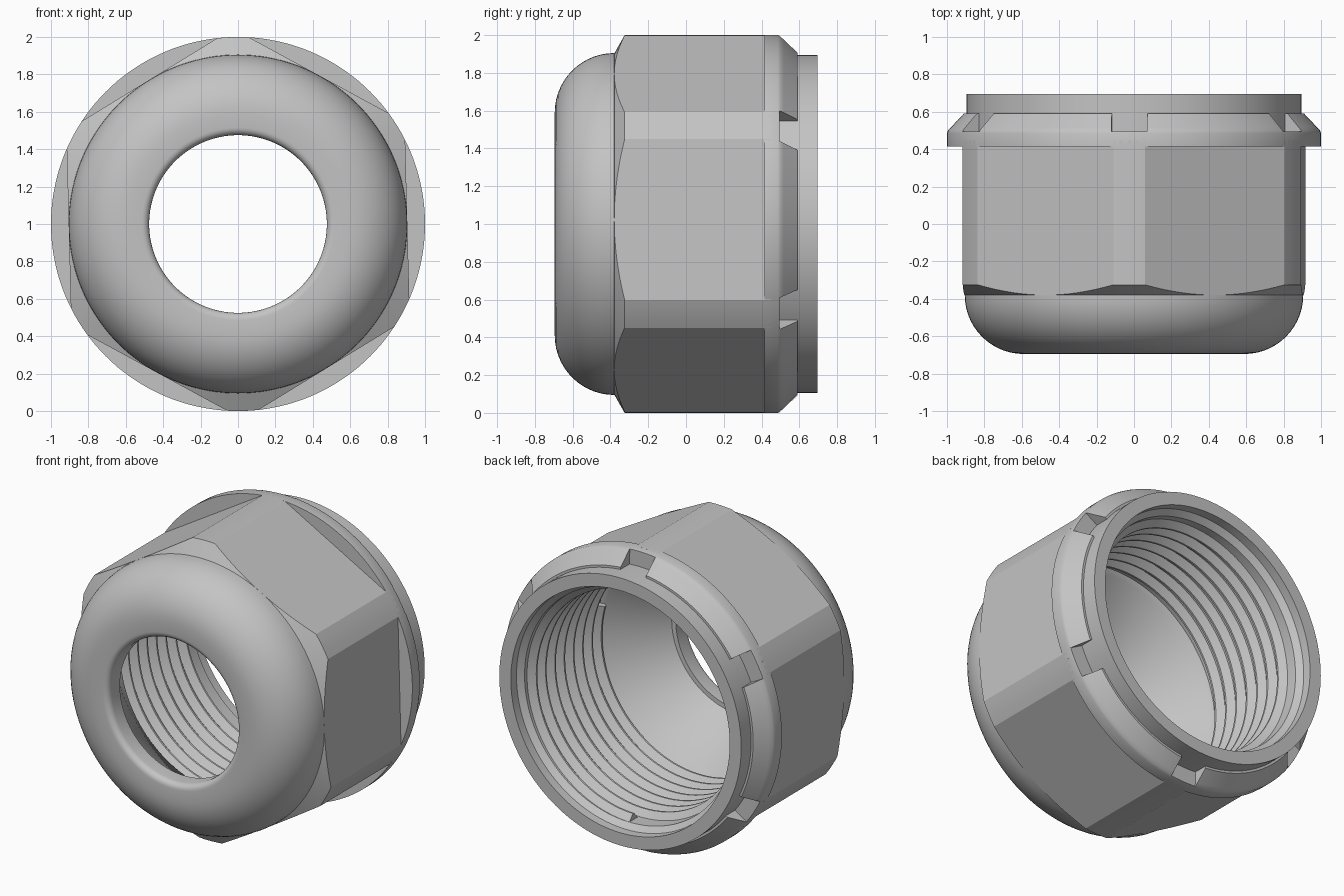
import bpy, bmesh, math
from mathutils import Matrix

cube = bpy.data.objects.get("Cube")
if cube:
    bpy.data.objects.remove(cube, do_unlink=True)

TURN = math.radians(1.5)      # slight roll of the hex about the axis
FLAT, CORNER = 0.905, 1.0     # hex apothem and rounded corner radius

grey = bpy.data.materials.new("plain grey")
grey.use_nodes = True
colour = (0.55, 0.55, 0.55, 1)
grey.diffuse_color = colour
grey.node_tree.nodes["Principled BSDF"].inputs["Base Color"].default_value = colour


def around(r, y, a):
    """Point at radius r and angle a about the front-to-back axis."""
    return (r * math.cos(a), y, 1 + r * math.sin(a))


def finish(name, bm):
    bmesh.ops.recalc_face_normals(bm, faces=bm.faces)
    mesh = bpy.data.meshes.new(name)
    bm.to_mesh(mesh)
    bm.free()
    mesh.materials.append(grey)
    ob = bpy.data.objects.new(name, mesh)
    bpy.context.collection.objects.link(ob)
    return ob


def smooth(ob, angle=30):
    bpy.ops.object.select_all(action="DESELECT")
    ob.select_set(True)
    bpy.context.view_layer.objects.active = ob
    bpy.ops.object.shade_smooth_by_angle(angle=math.radians(angle))


def skin(name, sections, ring=True):
    """Join closed cross-sections in order into a solid."""
    bm = bmesh.new()
    rows = [[bm.verts.new(p) for p in s] for s in sections]
    n = len(rows[0])
    pairs = list(zip(rows, rows[1:] + rows[:1])) if ring else list(zip(rows, rows[1:]))
    for a, b in pairs:
        for i in range(n):
            j = (i + 1) % n
            bm.faces.new((a[i], a[j], b[j], b[i]))
    if not ring:
        bm.faces.new(rows[0])
        bm.faces.new(rows[-1])
    return finish(name, bm)


def lathe(name, profile, steps=144):
    turns = [math.tau * i / steps for i in range(steps)]
    return skin(name, [[around(r, y, a) for r, y in profile] for a in turns])


def arc(r, y, radius, start, end, steps):
    """Profile arc; 0 degrees points outward, -90 to the front."""
    angles = [math.radians(start + (end - start) * i / steps) for i in range(steps + 1)]
    return [(r + radius * math.cos(a), y + radius * math.sin(a)) for a in angles]


# Domed shell: neck, rounded nose, hole lip, tapered cavity and bore
profile = [(0.81, 0.695), (0.895, 0.695), (0.895, -0.375)]
profile += arc(0.59, -0.38, 0.315, 0, -90, 14)
profile += arc(0.515, -0.655, 0.04, -90, -180, 5)
profile += [(0.475, -0.57), (0.505, -0.57), (0.745, -0.18),
            (0.775, -0.16), (0.775, 0.6), (0.81, 0.635)]
smooth(lathe("domed_shell", profile))

# Hex grip: flats cut from a cylinder, front corners chamfered
half = math.acos(FLAT / CORNER)
gap = math.pi / 3 - 2 * half
sections = []
for side in range(6):
    mid = TURN + side * math.pi / 3
    offsets = [half * (i / 8 - 1) for i in range(17)]
    offsets += [half + gap * i / 4 for i in range(1, 4)]
    for t in offsets:
        r = FLAT / math.cos(t) if abs(t) <= half + 1e-6 else CORNER
        front = -0.38 + (r - FLAT) * 0.58
        sections.append([around(*p, mid + t) for p in
                         ((0.85, -0.38), (FLAT - 0.002, -0.38), (r, front), (r, 0.45), (0.85, 0.45))])
smooth(skin("hex_grip", sections), 25)

# Rear flange with a rounded, sloped shoulder and a notch at each hex corner
flange = lathe("rear_flange", [(0.85, 0.415), (1, 0.415), (1, 0.485), (0.994, 0.501),
                               (0.978, 0.518), (0.91, 0.59), (0.85, 0.59)])
cut = bmesh.new()
for i in range(6):
    spin = Matrix.Rotation(i * math.pi / 3 - TURN, 4, "Y")
    place = Matrix.Translation((0, 0, 1)) @ spin @ Matrix.Translation((0, 0.595, 1.0))
    bmesh.ops.create_cube(cut, size=1, matrix=place @ Matrix.Diagonal((0.19, 0.2, 0.22, 1)))
cutter = finish("notch_cutter", cut)
cutter.hide_render = True
notches = flange.modifiers.new("notches", "BOOLEAN")
notches.object = cutter
notches.solver = "EXACT"
bpy.context.view_layer.update()
cut_mesh = bpy.data.meshes.new_from_object(flange.evaluated_get(bpy.context.evaluated_depsgraph_get()))
flange.modifiers.clear()
flange.data = cut_mesh
bpy.data.objects.remove(cutter, do_unlink=True)
smooth(flange)

# Internal thread: a sharp ridge swept along a helix
pitch, turns, steps = 0.098, 7.3, 96
ridge = ((0.78, -0.047), (0.733, -0.006), (0.733, 0.006), (0.78, 0.047))
sections = []
for i in range(int(turns * steps) + 1):
    a = math.tau * i / steps
    y = 0.555 - pitch * i / steps
    sections.append([around(r, y + dy, a - math.pi / 2) for r, dy in ridge])
smooth(skin("inner_thread", sections, ring=False))
